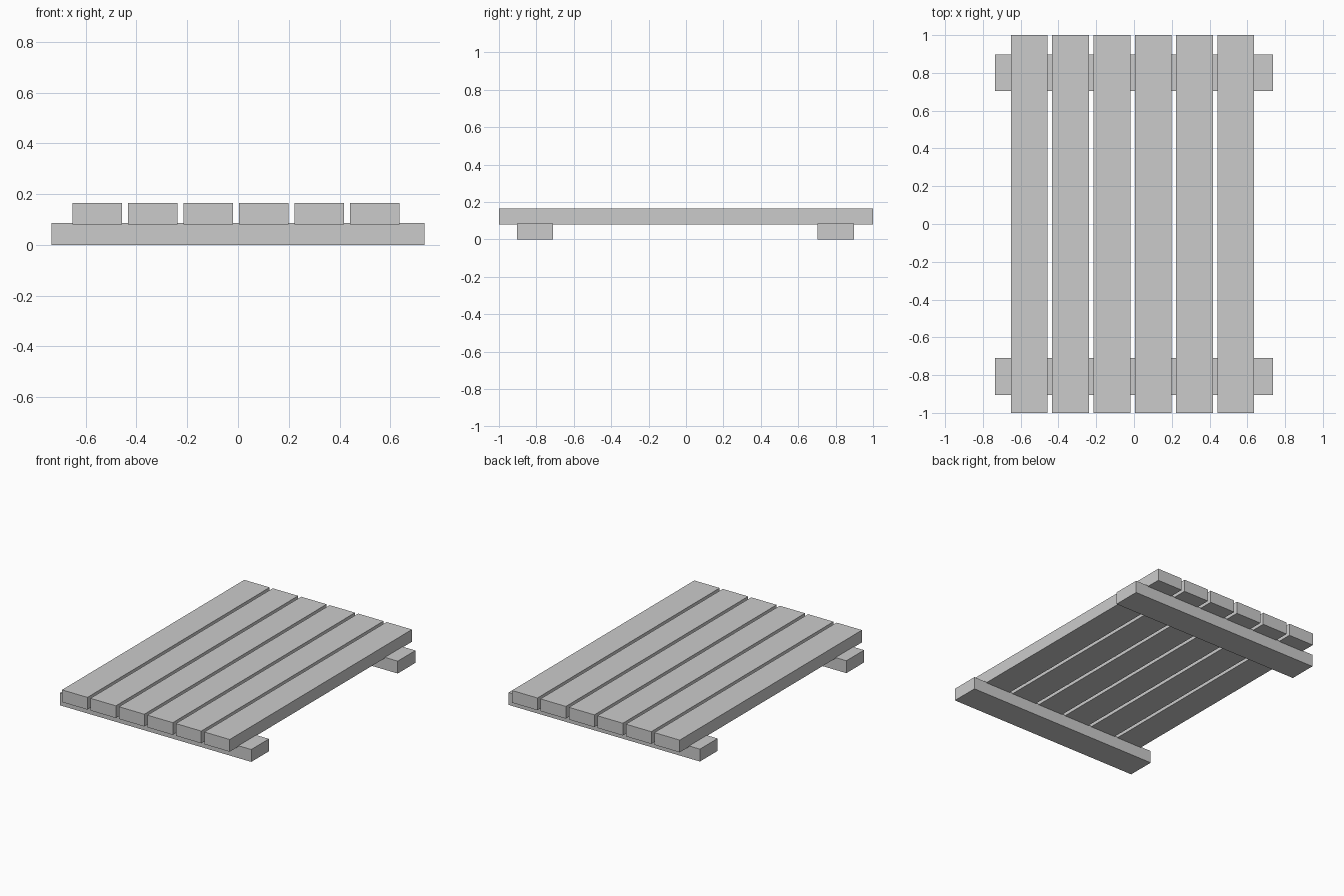
import bpy

if "Cube" in bpy.data.objects:
    bpy.data.objects.remove(bpy.data.objects["Cube"])


def board(name, x, y, z):
    """Box spanning the given (min, max) ranges."""
    bpy.ops.mesh.primitive_cube_add(size=1, location=[sum(r) / 2 for r in (x, y, z)])
    obj = bpy.context.object
    obj.name = name
    obj.scale = [r[1] - r[0] for r in (x, y, z)]
    bpy.ops.object.transform_apply(location=False, rotation=False, scale=True)
    return obj


# Two cross beams on the ground
for name, y in (("front_beam", -0.807), ("back_beam", 0.8)):
    board(name, (-0.735, 0.735), (y - 0.097, y + 0.097), (0, 0.086))

# Six deck planks, slightly sunk into the beams
PLANK_WIDTH, PITCH, FIRST_X = 0.195, 0.2187, -0.652
for i in range(6):
    x = FIRST_X + i * PITCH
    board(f"deck_plank_{i + 1}", (x, x + PLANK_WIDTH), (-1, 1), (0.081, 0.166))
